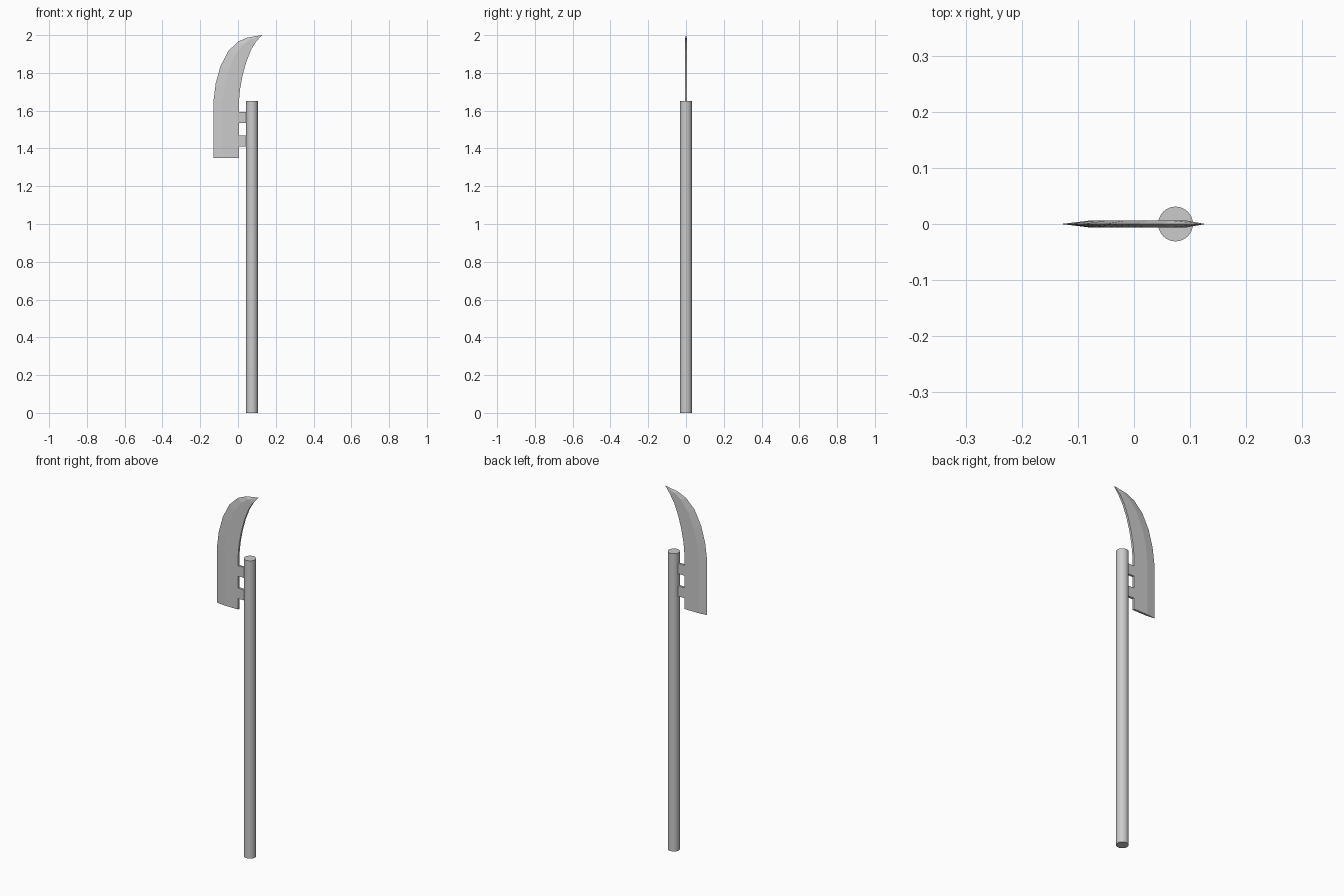
import bpy, bmesh

if "Cube" in bpy.data.objects:
    bpy.data.objects.remove(bpy.data.objects["Cube"])

T = 0.006  # half thickness of the blade


def box(name, x0, x1, y0, y1, z0, z1):
    bpy.ops.mesh.primitive_cube_add(size=1, location=((x0 + x1) / 2, (y0 + y1) / 2, (z0 + z1) / 2))
    ob = bpy.context.object
    ob.name = name
    ob.scale = (x1 - x0, y1 - y0, z1 - z0)
    return ob


# Shaft
bpy.ops.mesh.primitive_cylinder_add(vertices=32, radius=0.031, depth=1.65, location=(0.074, 0, 0.825))
shaft = bpy.context.object
shaft.name = "shaft"
bpy.ops.object.shade_smooth_by_angle()

# Lugs joining blade and shaft
for i, (z0, z1) in enumerate([(1.41, 1.468), (1.535, 1.592)]):
    box(f"lug_{i + 1}", 0.0, 0.06, -T, T, z0, z1)

# Blade: cutting edge and spine, station by station from heel to point
edge = [(-0.13, 1.35), (-0.13, 1.65), (-0.118, 1.745), (-0.093, 1.835),
        (-0.052, 1.915), (0.0, 1.965), (0.05, 1.987)]
spine = [(0.005, 1.35), (0.005, 1.65), (0.011, 1.715), (0.024, 1.785),
         (0.043, 1.855), (0.068, 1.92), (0.094, 1.963)]
tip = (0.127, 0, 2.0)

bm = bmesh.new()
rings = []
for (ex, ez), (sx, sz) in zip(edge, spine):
    mx, mz = ex + (sx - ex) * 0.37, ez + (sz - ez) * 0.37  # bevel line
    rings.append([bm.verts.new(p) for p in (
        (ex, 0, ez), (mx, -T, mz), (sx, -T, sz), (sx, T, sz), (mx, T, mz))])
for a, b in zip(rings, rings[1:]):
    for k in range(5):
        n = (k + 1) % 5
        bm.faces.new((a[k], a[n], b[n], b[k]))
bm.faces.new(rings[0])
point = bm.verts.new(tip)
for k in range(5):
    bm.faces.new((rings[-1][k], rings[-1][(k + 1) % 5], point))
bmesh.ops.recalc_face_normals(bm, faces=bm.faces)
mesh = bpy.data.meshes.new("blade")
bm.to_mesh(mesh)
bm.free()
blade = bpy.data.objects.new("blade", mesh)
bpy.context.collection.objects.link(blade)
